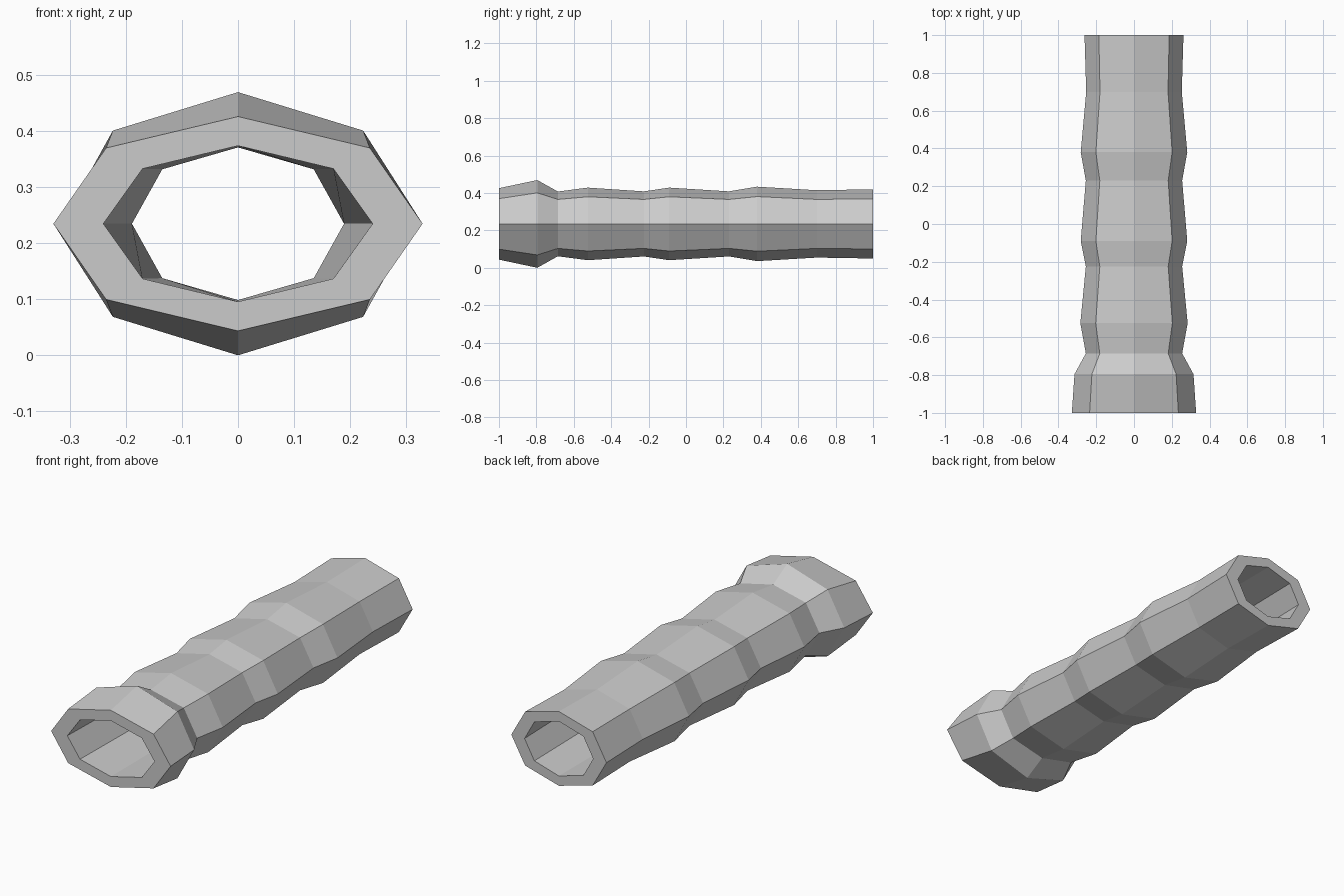
import bpy, bmesh

if "Cube" in bpy.data.objects:
    bpy.data.objects.remove(bpy.data.objects["Cube"])

CZ = 0.2345  # height of the tube axis

# Outer sections, front to back: y, half width, shoulder x, shoulder z, half height
OUTER = [
    (-1.0, .329, .235, .135, .191),
    (-.795, .315, .223, .166, .2345),
    (-.685, .255, .181, .131, .173),
    (-.525, .284, .203, .145, .194),
    (-.225, .255, .181, .131, .174),
    (-.09, .282, .202, .145, .194),
    (.23, .255, .181, .131, .174),
    (.38, .282, .202, .146, .199),
    (.70, .253, .180, .131, .180),
    (1.0, .262, .186, .134, .185),
]
# Straight tapering bore, back to front
BORE = [(1.0, .189, .135, .097, .136), (-1.0, .240, .170, .098, .139)]


def ring(bm, y, w, sx, sz, h):
    pts = [(w, 0), (sx, sz), (0, h), (-sx, sz),
           (-w, 0), (-sx, -sz), (0, -h), (sx, -sz)]
    return [bm.verts.new((x, y, CZ + z)) for x, z in pts]


bm = bmesh.new()
# Outer wall, then back rim, bore and front rim as one closed loop of rings
rings = [ring(bm, *s) for s in OUTER + BORE]
for a, b in zip(rings, rings[1:] + rings[:1]):
    for i in range(8):
        j = (i + 1) % 8
        bm.faces.new((a[i], a[j], b[j], b[i]))
bmesh.ops.recalc_face_normals(bm, faces=bm.faces)

mesh = bpy.data.meshes.new("ribbed_grip")
bm.to_mesh(mesh)
bm.free()
bpy.context.collection.objects.link(bpy.data.objects.new("ribbed_grip", mesh))
